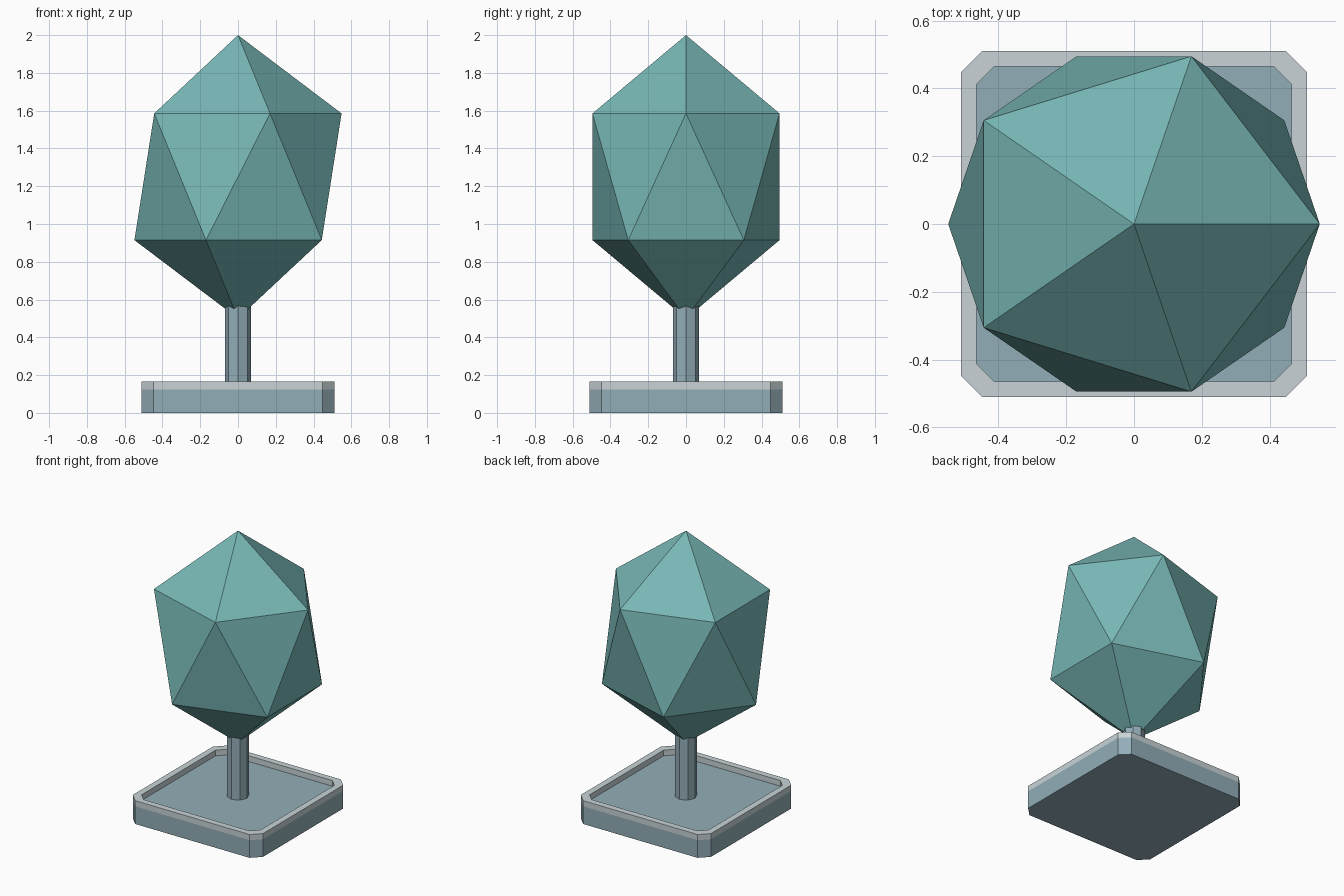
import bpy, bmesh, math

if "Cube" in bpy.data.objects:
    bpy.data.objects.remove(bpy.data.objects["Cube"])


def material(name, rgb):
    m = bpy.data.materials.new(name)
    m.diffuse_color = (*rgb, 1)
    m.use_nodes = True
    m.node_tree.nodes["Principled BSDF"].inputs["Base Color"].default_value = m.diffuse_color
    return m


STONE = material("blue grey stone", (0.29, 0.42, 0.475))
RIM = material("pale grey rim", (0.58, 0.65, 0.67))
LEAF = material("teal crown", (0.185, 0.475, 0.465))


def add_object(name, bm, mat):
    bmesh.ops.recalc_face_normals(bm, faces=bm.faces)
    mesh = bpy.data.meshes.new(name)
    bm.to_mesh(mesh)
    bm.free()
    mesh.materials.append(mat)
    obj = bpy.data.objects.new(name, mesh)
    bpy.context.collection.objects.link(obj)
    return obj


def cut_square(half, cut):
    """Square outline with its four corners cut off."""
    c = half - cut
    quarter = [(half, -c), (half, c)]
    pts = []
    for _ in range(4):
        pts += quarter
        quarter = [(-y, x) for x, y in quarter]
    return pts


def ring(bm, pts, z):
    return [bm.verts.new((x, y, z)) for x, y in pts]


def bridge(bm, a, b):
    n = len(a)
    for i in range(n):
        j = (i + 1) % n
        bm.faces.new((a[i], a[j], b[j], b[i]))


outer = cut_square(0.51, 0.062)
inner = cut_square(0.465, 0.052)

# Base slab
bm = bmesh.new()
low, high = ring(bm, outer, 0), ring(bm, outer, 0.125)
bridge(bm, low, high)
bm.faces.new(low)
bm.faces.new(high)
add_object("base_slab", bm, STONE)

# Raised rim around the slab
bm = bmesh.new()
loops = [ring(bm, p, z) for p, z in
         ((outer, 0.125), (outer, 0.165), (inner, 0.165), (inner, 0.125))]
for i in range(4):
    bridge(bm, loops[i], loops[(i + 1) % 4])
add_object("base_rim", bm, RIM)

# Eight-sided trunk
bm = bmesh.new()
octagon = [(0.07 * math.cos(i * math.pi / 4), 0.07 * math.sin(i * math.pi / 4))
           for i in range(8)]
low, high = ring(bm, octagon, 0.12), ring(bm, octagon, 0.575)
bridge(bm, low, high)
bm.faces.new(low)
bm.faces.new(high)
add_object("trunk", bm, STONE)

# Crown: a stretched twenty-sided ball
bm = bmesh.new()
bmesh.ops.create_icosphere(bm, subdivisions=1, radius=1)
bmesh.ops.scale(bm, vec=(0.613, 0.582, 0.75), verts=bm.verts)
bmesh.ops.translate(bm, vec=(0, 0, 1.25), verts=bm.verts)
add_object("crown", bm, LEAF)
